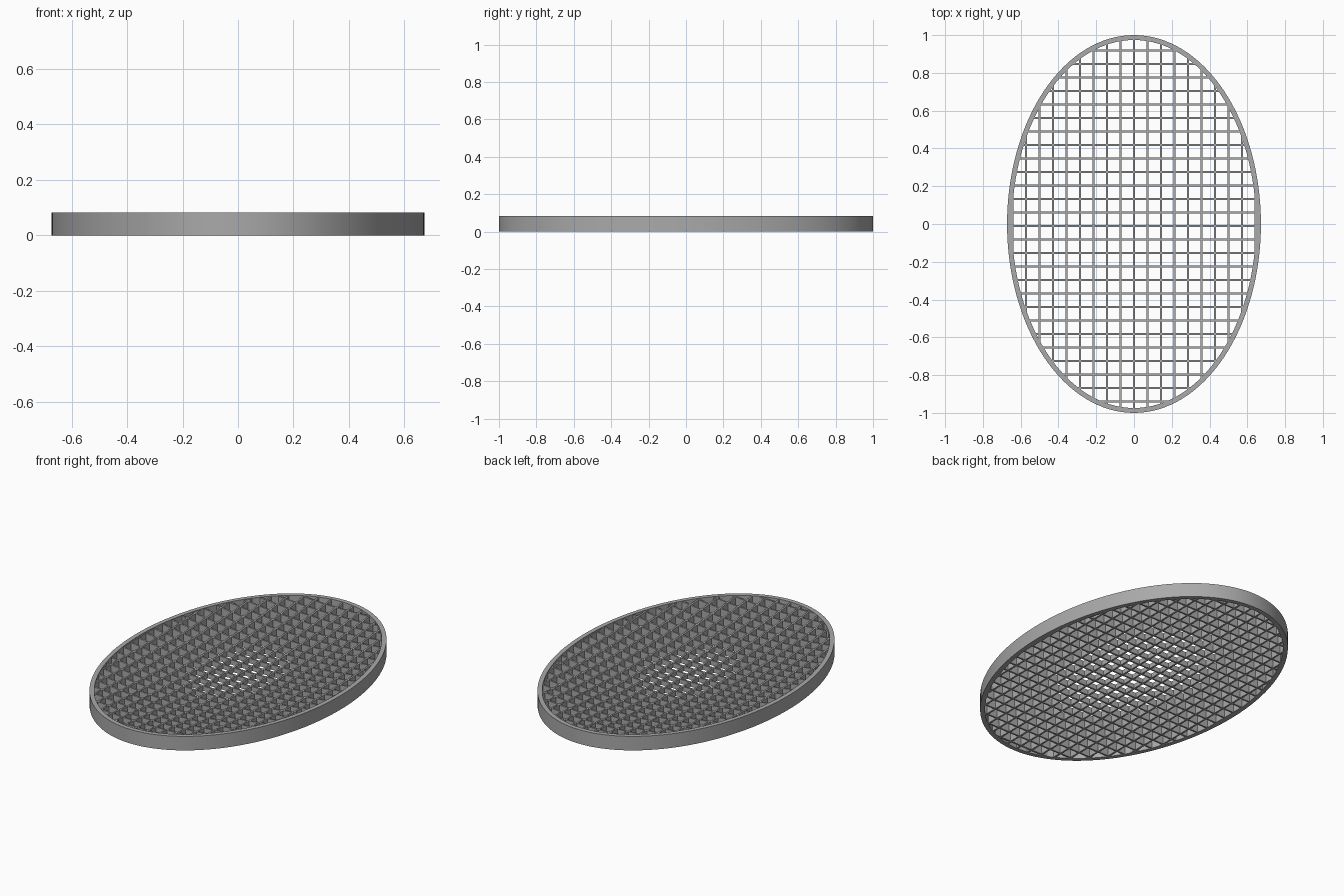
import bpy, bmesh, math

if "Cube" in bpy.data.objects:
    bpy.data.objects.remove(bpy.data.objects["Cube"], do_unlink=True)

RX, RY, H = 0.672, 1.0, 0.083       # outer half-axes and rim height
WALL, BAR, STEP = 0.026, 0.01, 0.0715
CENTRE, EDGE = 0.025, 0.079         # grid depth in the middle and at the rim

grey = bpy.data.materials.new("plain grey")
grey.use_nodes = True
COLOUR = (0.4, 0.4, 0.4, 1)
grey.diffuse_color = COLOUR
grey.node_tree.nodes["Principled BSDF"].inputs["Base Color"].default_value = COLOUR


def finish(bm, name):
    bmesh.ops.recalc_face_normals(bm, faces=bm.faces)
    mesh = bpy.data.meshes.new(name)
    bm.to_mesh(mesh)
    bm.free()
    mesh.materials.append(grey)
    obj = bpy.data.objects.new(name, mesh)
    bpy.context.collection.objects.link(obj)
    return obj


def bowl(x, y):
    """Dished top of the grid, shallow in the middle."""
    t2 = (x / (RX - WALL)) ** 2 + (y / (RY - WALL)) ** 2
    return CENTRE + (EDGE - CENTRE) * min(t2, 1)


def add_bar(bm, at, along_y):
    """Straight upright bar across the ellipse with a curved top edge."""
    across, length = (RX, RY) if along_y else (RY, RX)
    across, length = across - WALL / 2, length - WALL / 2
    if abs(at) >= across:
        return
    half = length * math.sqrt(1 - (at / across) ** 2)
    n = 24
    previous = None
    for i in range(n + 1):
        s = half * (2 * i / n - 1)
        x, y = (at, s) if along_y else (s, at)
        top = bowl(x, y)
        ring = []
        for side, z in ((-1, 0), (1, 0), (1, top), (-1, top)):
            o = side * BAR / 2
            ring.append(bm.verts.new((x + o, y, z) if along_y else (x, y + o, z)))
        if previous:
            for k in range(4):
                m = (k + 1) % 4
                bm.faces.new((previous[k], previous[m], ring[m], ring[k]))
        if i in (0, n):
            bm.faces.new(ring)
        previous = ring


# Oval rim
bm = bmesh.new()
SIDES = 128
loops = []
for i in range(SIDES):
    a = math.tau * i / SIDES
    loops.append([bm.verts.new((rx * math.cos(a), ry * math.sin(a), z))
                  for rx, ry, z in ((RX, RY, 0), (RX, RY, H),
                                    (RX - WALL, RY - WALL, H), (RX - WALL, RY - WALL, 0))])
for i in range(SIDES):
    p, q = loops[i], loops[(i + 1) % SIDES]
    for k in range(4):
        m = (k + 1) % 4
        bm.faces.new((p[k], q[k], q[m], p[m]))
rim = finish(bm, "oval_rim")
bpy.context.view_layer.objects.active = rim
rim.select_set(True)
bpy.ops.object.shade_smooth_by_angle(angle=math.radians(35))

# Crossing grid bars
for name, along_y, offset in (("long_bars", True, 0), ("cross_bars", False, -0.011)):
    bm = bmesh.new()
    for k in range(-14, 15):
        add_bar(bm, offset + k * STEP, along_y)
    finish(bm, name)
